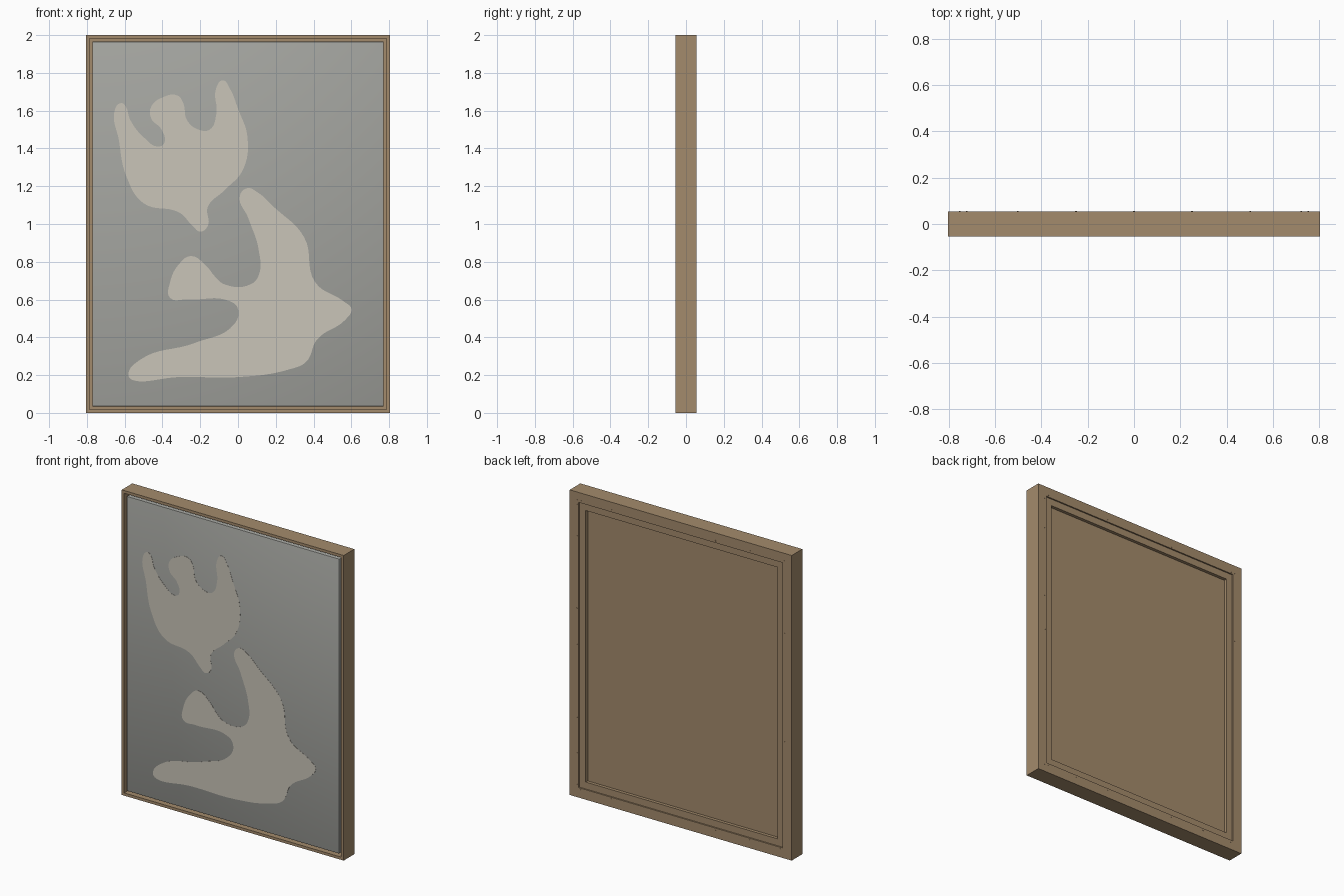
import bpy
import bmesh
from mathutils import Matrix, Vector

WIDTH, HEIGHT = 1.61, 2.0
BACK = 0.055

cube = bpy.data.objects.get("Cube")
if cube:
    bpy.data.objects.remove(cube, do_unlink=True)


def material(name, srgb):
    linear = [(c / 255 / 1.055 + 0.055 / 1.055) ** 2.4 for c in srgb] + [1]
    mat = bpy.data.materials.new(name)
    mat.use_nodes = True
    mat.diffuse_color = linear
    shader = next(n for n in mat.node_tree.nodes if n.type == "BSDF_PRINCIPLED")
    shader.inputs["Base Color"].default_value = linear
    shader.inputs["Roughness"].default_value = 0.8
    return mat


wood = material("oak wood", (164, 139, 108))
grey = material("grey canvas", (164, 165, 160))
cream = material("cream paint", (202, 197, 185))


def finish(name, bm, mat):
    bmesh.ops.recalc_face_normals(bm, faces=bm.faces)
    mesh = bpy.data.meshes.new(name)
    bm.to_mesh(mesh)
    bm.free()
    mesh.materials.append(mat)
    obj = bpy.data.objects.new(name, mesh)
    bpy.context.collection.objects.link(obj)
    return obj


def mitred_ring(name, profile, mat):
    """Sweep an (inset, depth) profile round the rectangle with mitred corners."""
    bm = bmesh.new()
    loops = []
    for sx, sz in ((-1, -1), (1, -1), (1, 1), (-1, 1)):
        loops.append([bm.verts.new((sx * (WIDTH / 2 - i), y,
                                    HEIGHT / 2 + sz * (HEIGHT / 2 - i)))
                      for i, y in profile])
    n = len(profile)
    for c in range(4):
        a, b = loops[c], loops[(c + 1) % 4]
        for k in range(n):
            m = (k + 1) % n
            bm.faces.new((a[k], a[m], b[m], b[k]))
    return finish(name, bm, mat)


def slab(name, inset, front, back, mat, bevel=0):
    bm = bmesh.new()
    bmesh.ops.create_cube(bm, size=1)
    size = (WIDTH - 2 * inset, back - front, HEIGHT - 2 * inset)
    bmesh.ops.scale(bm, vec=size, verts=bm.verts)
    bmesh.ops.translate(bm, vec=(0, (front + back) / 2, HEIGHT / 2), verts=bm.verts)
    if bevel:
        bmesh.ops.bevel(bm, geom=bm.edges[:], offset=bevel, segments=2,
                        affect="EDGES", profile=0.5)
    return finish(name, bm, mat)


def painted_shape(name, points, front):
    """Smooth closed outline, given in hundredths, filled as a thin plate."""
    curve = bpy.data.curves.new(name, "CURVE")
    curve.dimensions = "2D"
    curve.fill_mode = "BOTH"
    curve.extrude = 0.001
    curve.resolution_u = 8
    spline = curve.splines.new("BEZIER")
    spline.bezier_points.add(len(points) - 1)
    spline.use_cyclic_u = True
    for bp, (x, z) in zip(spline.bezier_points, points):
        bp.co = (x / 100, z / 100, 0)
        bp.handle_left_type = bp.handle_right_type = "AUTO"
    curve.materials.append(cream)
    obj = bpy.data.objects.new(name, curve)
    bpy.context.collection.objects.link(obj)
    obj.matrix_world = Matrix.Translation((0, front, 0)) @ Matrix.Rotation(1.5707963, 4, "X")
    bpy.ops.object.select_all(action="DESELECT")
    obj.select_set(True)
    bpy.context.view_layer.objects.active = obj
    bpy.ops.object.convert(target="MESH")


# Floating frame: thin outer wall with a ledge behind the canvas
mitred_ring("outer_frame", [(0, -BACK), (0.018, -BACK), (0.018, 0.025),
                            (0.065, 0.025), (0.065, BACK), (0, BACK)], wood)

# Stretcher bars inside the back of the frame
mitred_ring("stretcher_bars", [(0.065, 0.01), (0.11, 0.01),
                               (0.11, 0.046), (0.065, 0.046)], wood)

# Canvas with softened edges, and its wooden backing
canvas = slab("canvas", 0.034, -0.052, 0.015, grey, bevel=0.004)
slab("back_panel", 0.034, 0.015, 0.025, wood)

# Upper painted shape
painted_shape("upper_shape", [
    (-62, 164), (-65, 161), (-63, 144), (-59, 125), (-50, 111), (-31, 106),
    (-24, 99), (-20, 96), (-16, 99), (-16, 109), (-7, 118), (2.5, 128.5),
    (5, 146), (0, 161), (-4.5, 172), (-8, 176), (-11.5, 172), (-11.5, 158),
    (-15, 150), (-21, 150), (-27, 155), (-29, 164), (-32, 168), (-40, 167),
    (-46, 162), (-46, 156), (-40.5, 150), (-39, 143), (-42, 141),
    (-50, 146), (-57, 155), (-60, 163)], -0.052)

# Lower painted shape
painted_shape("lower_shape", [
    (5, 119), (1, 115), (5.5, 103), (11, 86), (11, 73), (6.5, 68), (-7, 68),
    (-12, 72), (-17, 78), (-25, 83), (-31, 79), (-36, 69), (-36, 61),
    (-27, 60), (-4, 59), (0, 55), (-2, 47), (-23, 37), (-52, 28), (-58, 20),
    (-56, 17.5), (-31, 19), (1, 19), (27, 23), (36, 27), (42, 39),
    (57, 49.5), (60, 55), (56, 59), (41, 69), (35, 93), (19, 109),
    (10, 117)], -0.052)

# Small flush fixings round the back, with an extra pair at each corner
inset = 0.052
half = WIDTH / 2 - inset
spots = []
for s in (-1, 1):
    spots += [(s * half, inset + k * (HEIGHT - 2 * inset) / 8) for k in range(9)]
    spots += [(k * half / 3, HEIGHT / 2 + s * (HEIGHT / 2 - inset)) for k in range(-2, 3)]
    for t in (-1, 1):
        z = HEIGHT / 2 + t * (HEIGHT / 2 - inset)
        spots += [(s * (half - 0.03), z), (s * half, z - t * 0.03)]
bm = bmesh.new()
for x, z in spots:
    place = Matrix.Translation(Vector((x, BACK, z))) @ Matrix.Rotation(1.5707963, 4, "X")
    bmesh.ops.create_cone(bm, cap_ends=True, segments=10, radius1=0.004,
                          radius2=0.004, depth=0.002, matrix=place)
finish("back_fixings", bm, wood)

# Smooth only the softened canvas edges
bpy.ops.object.select_all(action="DESELECT")
canvas.select_set(True)
bpy.context.view_layer.objects.active = canvas
bpy.ops.object.shade_smooth_by_angle()
